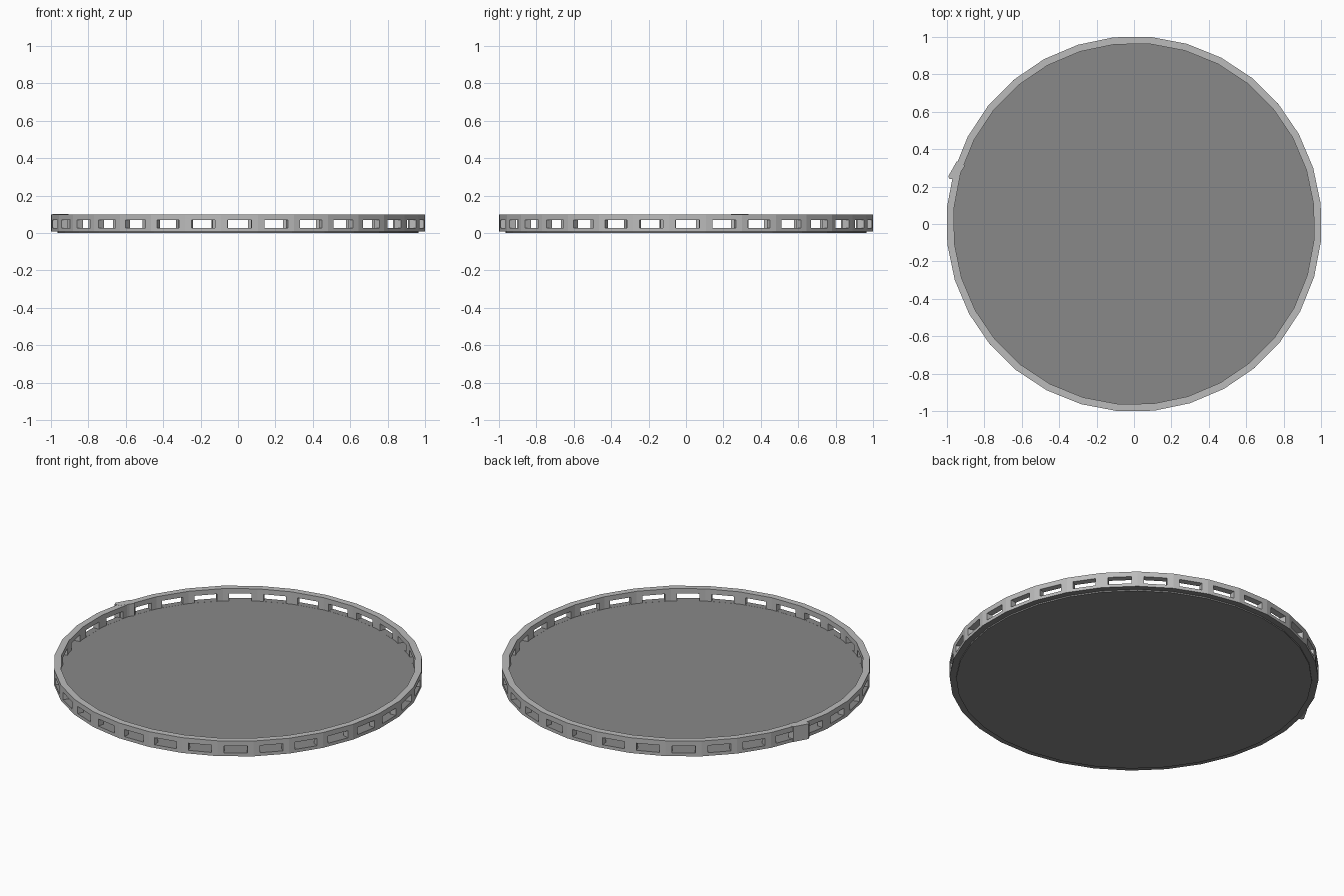
import bpy, bmesh, math

if "Cube" in bpy.data.objects:
    bpy.data.objects.remove(bpy.data.objects["Cube"])

N = 32                      # facets around the rim
STEP = 2 * math.pi / N
OFFSET = math.radians(0.5)  # slight turn of the rim
R_OUT, R_IN = 1.004, 0.966


def material(name, v):
    m = bpy.data.materials.new(name)
    m.diffuse_color = (v, v, v, 1)
    m.use_nodes = True
    m.node_tree.nodes["Principled BSDF"].inputs["Base Color"].default_value = m.diffuse_color
    return m


light = material("light grey", 0.5)
dark = material("dark grey", 0.25)


def finish(name, bm, mats):
    bmesh.ops.remove_doubles(bm, verts=bm.verts, dist=1e-5)
    bmesh.ops.recalc_face_normals(bm, faces=bm.faces)
    me = bpy.data.meshes.new(name)
    bm.to_mesh(me)
    bm.free()
    for m in mats:
        me.materials.append(m)
    ob = bpy.data.objects.new(name, me)
    bpy.context.collection.objects.link(ob)
    return ob


def prism(name, pts, z0, z1, mat):
    bm = bmesh.new()
    f = bm.faces.new([bm.verts.new((x, y, z0)) for x, y in pts])
    ext = bmesh.ops.extrude_face_region(bm, geom=[f])
    for v in ext["geom"]:
        if isinstance(v, bmesh.types.BMVert):
            v.co.z = z1
    return finish(name, bm, [mat])


def corner(i, r):
    a = OFFSET + (i + 0.5) * STEP
    return r * math.cos(a), r * math.sin(a)


# Rim: a faceted band with one rectangular opening per facet
T = (0, 0.175, 0.825, 1)
Z = (0.008, 0.027, 0.07, 0.1)
bm = bmesh.new()
for i in range(N):
    def p(t, z, r):
        a, b = corner(i, r), corner(i + 1, r)
        return (a[0] + (b[0] - a[0]) * t, a[1] + (b[1] - a[1]) * t, z)

    def quad(pts, mat=0):
        f = bm.faces.new([bm.verts.new(q) for q in pts])
        f.material_index = mat

    for c in range(3):
        t0, t1 = T[c], T[c + 1]
        for k in range(3):
            if c == 1 and k == 1:
                continue
            for r in (R_OUT, R_IN):
                quad([p(t0, Z[k], r), p(t1, Z[k], r), p(t1, Z[k + 1], r), p(t0, Z[k + 1], r)])
        # top and underside
        for z, mat in ((Z[0], 1), (Z[3], 0)):
            quad([p(t0, z, R_OUT), p(t1, z, R_OUT), p(t1, z, R_IN), p(t0, z, R_IN)], mat)
    # sill, lintel and sides of the opening
    for z, mat in ((Z[1], 1), (Z[2], 0)):
        quad([p(T[1], z, R_OUT), p(T[2], z, R_OUT), p(T[2], z, R_IN), p(T[1], z, R_IN)], mat)
    for t in (T[1], T[2]):
        quad([p(t, Z[1], R_OUT), p(t, Z[2], R_OUT), p(t, Z[2], R_IN), p(t, Z[1], R_IN)])
finish("rim", bm, [light, dark])

# Floor disc, flush with the sills and showing slightly below the rim
prism("floor", [corner(i, 0.968) for i in range(N)], 0, 0.0265, dark)

# Overlapping end of the band where the rim closes
prism("rim_seam", [(-0.949, 0.333), (-0.993, 0.255), (-0.987, 0.24),
                   (-0.955, 0.24), (-0.905, 0.308), (-0.915, 0.335)], 0.009, 0.1005, light)
